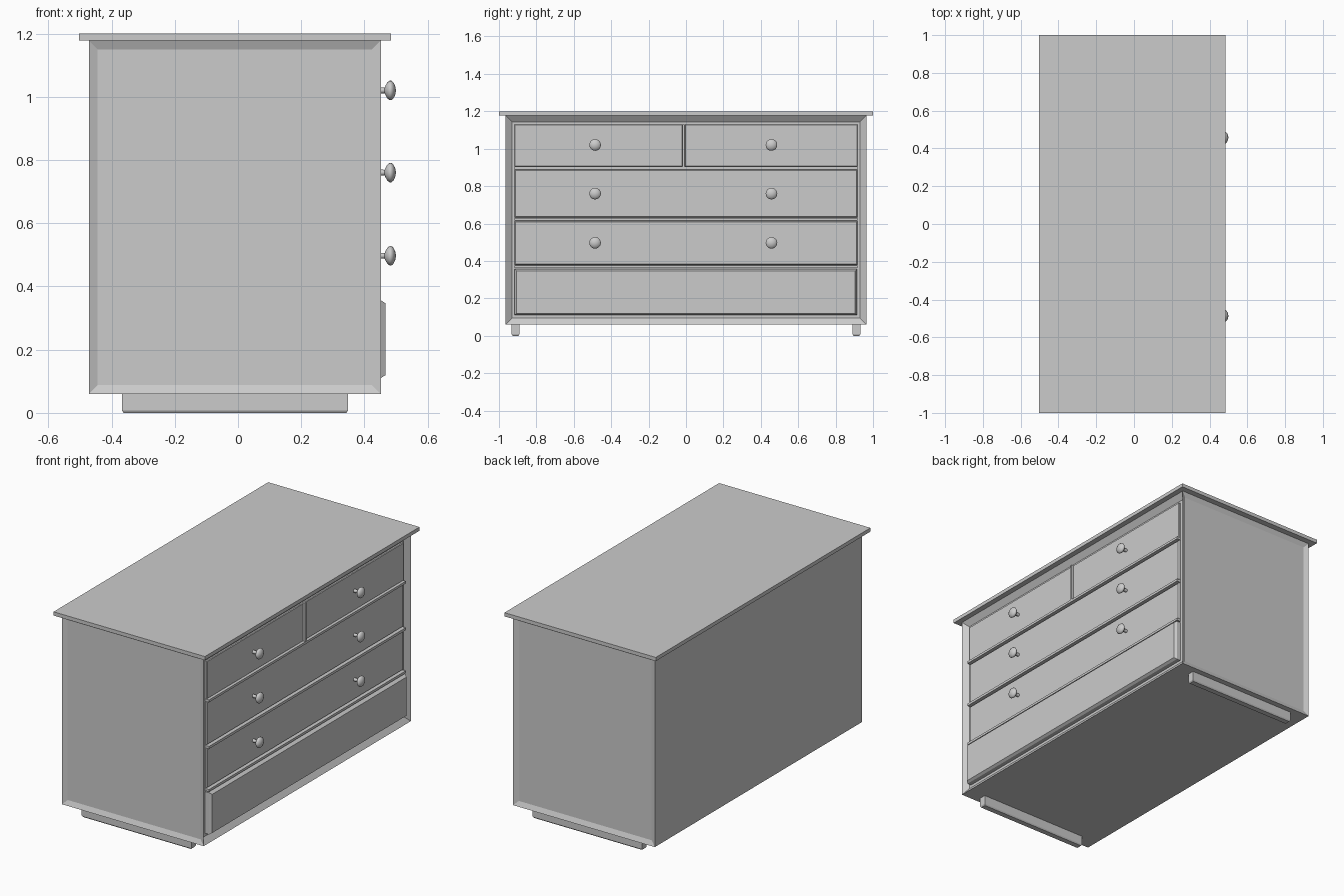
import bpy, bmesh, math
from mathutils import Vector, Matrix

if "Cube" in bpy.data.objects:
    bpy.data.objects.remove(bpy.data.objects["Cube"])


def finish(bm, name):
    bmesh.ops.recalc_face_normals(bm, faces=bm.faces)
    mesh = bpy.data.meshes.new(name)
    bm.to_mesh(mesh)
    bm.free()
    obj = bpy.data.objects.new(name, mesh)
    bpy.context.collection.objects.link(obj)
    return obj


def box_bm(x, y, z):
    bm = bmesh.new()
    bmesh.ops.create_cube(bm, size=1)
    for v in bm.verts:
        v.co = Vector([r[0] + (c + 0.5) * (r[1] - r[0]) for c, r in zip(v.co, (x, y, z))])
    bm.normal_update()
    return bm


def inset(bm, direction, thickness, depth):
    d = Vector(direction)
    faces = [f for f in bm.faces if f.normal.dot(d) > 0.99]
    bmesh.ops.inset_individual(bm, faces=faces, thickness=thickness)
    bmesh.ops.translate(bm, verts=list({v for f in faces for v in f.verts}), vec=d * depth)
    bm.normal_update()


def box(name, x, y, z):
    return finish(box_bm(x, y, z), name)


def drawer(name, y, z, base, chamfer, rise):
    bm = box_bm((0.41, base), y, z)
    inset(bm, (1, 0, 0), chamfer, rise)
    return finish(bm, name)


# Top board
box("top_board", (-0.503, 0.484), (-1, 1), (1.178, 1.2))

# Case with recessed side panels and drawer opening
case = box_bm((-0.472, 0.452), (-0.965, 0.965), (0.06, 1.178))
inset(case, (0, -1, 0), 0.04, -0.012)
inset(case, (0, 1, 0), 0.04, -0.012)
inset(case, (1, 0, 0), 0.048, -0.025)
finish(case, "case")

# Rails and divider between the drawers
for i, z in enumerate(((0.89, 0.904), (0.615, 0.63), (0.362, 0.376))):
    box(f"rail_{i + 1}", (0.42, 0.453), (-0.917, 0.917), z)
box("drawer_divider", (0.42, 0.451), (-0.018, -0.007), (0.9, 1.13))

# Drawer fronts, the lowest one stands proud
drawer("top_drawer_left", (-0.916, -0.019), (0.905, 1.129), 0.436, 0.004, 0.004)
drawer("top_drawer_right", (-0.006, 0.916), (0.905, 1.129), 0.436, 0.004, 0.004)
drawer("second_drawer", (-0.916, 0.916), (0.632, 0.888), 0.432, 0.008, 0.008)
drawer("third_drawer", (-0.916, 0.916), (0.378, 0.613), 0.432, 0.008, 0.008)
drawer("bottom_drawer", (-0.916, 0.914), (0.11, 0.356), 0.452, 0.013, 0.014)

# Turned knobs: (x, radius) profile around the x axis
profile = [(0.435, 0.0), (0.435, 0.01), (0.464, 0.009), (0.467, 0.016), (0.473, 0.026),
           (0.480, 0.031), (0.485, 0.031), (0.491, 0.026), (0.497, 0.015), (0.5, 0.0)]
for row, z in enumerate((1.02, 0.76, 0.497)):
    for side, y in (("left", -0.486), ("right", 0.457)):
        bm = bmesh.new()
        vs = [bm.verts.new((x, r, 0)) for x, r in profile]
        es = [bm.edges.new(p) for p in zip(vs, vs[1:])]
        bmesh.ops.spin(bm, geom=vs + es, cent=(0, 0, 0), axis=(1, 0, 0),
                       angle=math.tau, steps=20)
        bmesh.ops.remove_doubles(bm, verts=bm.verts, dist=1e-4)
        bmesh.ops.translate(bm, verts=bm.verts, vec=(0, y, z))
        knob = finish(bm, f"knob_{side}_{row + 1}")
        bpy.ops.object.select_all(action='DESELECT')
        knob.select_set(True)
        bpy.context.view_layer.objects.active = knob
        bpy.ops.object.shade_smooth_by_angle(angle=math.radians(45))

# Sled feet with chamfered undersides
for side, s in (("left", -1), ("right", 1)):
    y = sorted((s * 0.89, s * 0.932))
    bm = box_bm((-0.367, 0.348), y, (0.008, 0.062))
    inset(bm, (0, 0, -1), 0.007, 0.008)
    finish(bm, f"foot_{side}")
